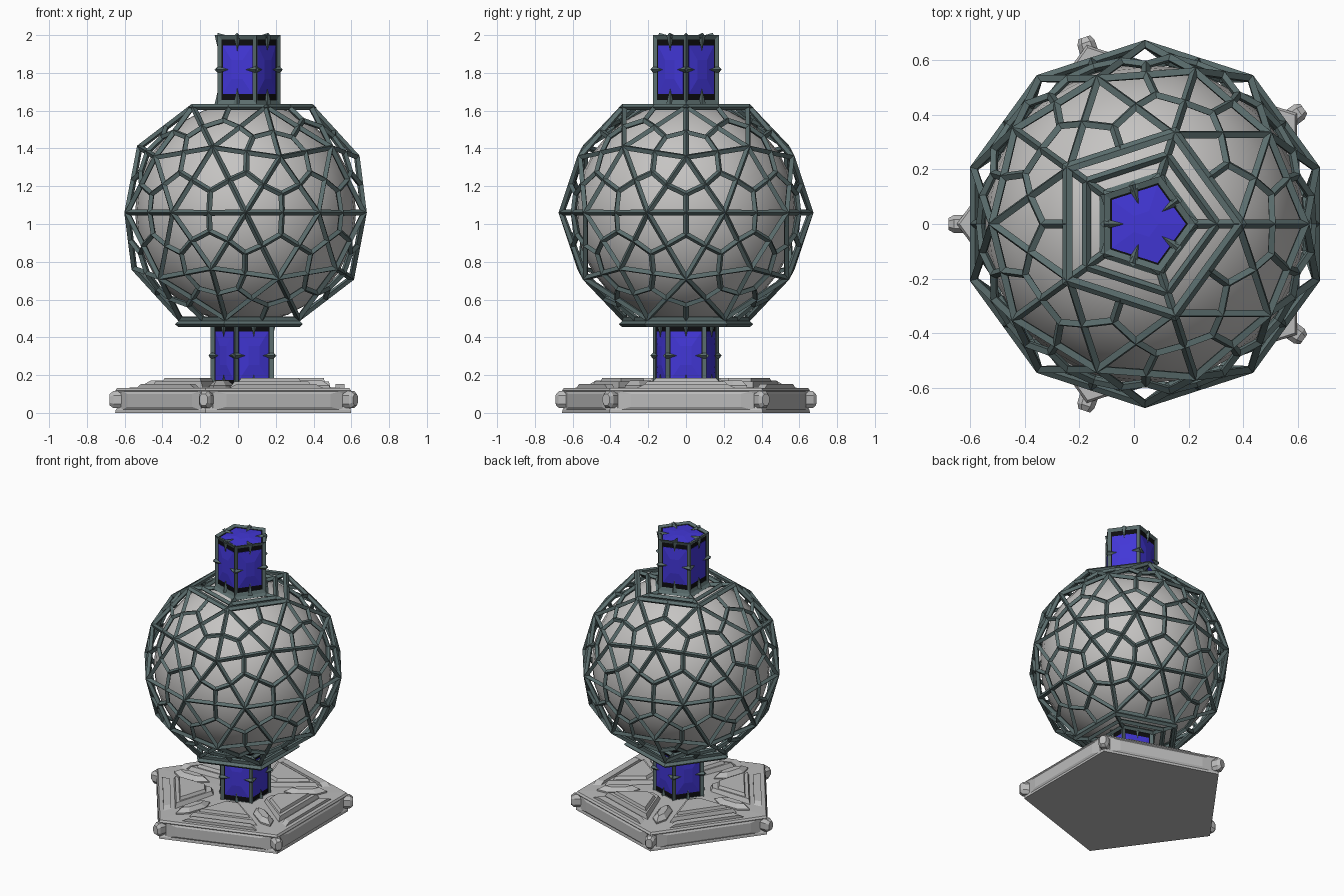
import bpy, bmesh, math
from mathutils import Vector, Matrix

if "Cube" in bpy.data.objects:
    bpy.data.objects.remove(bpy.data.objects["Cube"])

CX, CZ, R = 0.04, 1.06, 0.675
C = Vector((CX, 0, CZ))


def mat(name, col):
    m = bpy.data.materials.new(name)
    m.diffuse_color = (*col, 1)
    m.use_nodes = True
    m.node_tree.nodes["Principled BSDF"].inputs["Base Color"].default_value = m.diffuse_color
    return m


SLATE = mat("slate metal", (0.105, 0.155, 0.155))
GREY = mat("light grey", (0.56, 0.55, 0.54))
STONE = mat("base grey", (0.50, 0.50, 0.50))
BLUE = mat("deep blue", (0.055, 0.038, 0.68))
BLACK = mat("black", (0.004, 0.004, 0.005))


def finish(name, bm, material):
    bmesh.ops.remove_doubles(bm, verts=bm.verts, dist=1e-5)
    bmesh.ops.recalc_face_normals(bm, faces=bm.faces)
    me = bpy.data.meshes.new(name)
    bm.to_mesh(me)
    bm.free()
    me.materials.append(material)
    ob = bpy.data.objects.new(name, me)
    bpy.context.collection.objects.link(ob)
    return ob


def wire(ob, thickness):
    w = ob.modifiers.new("wire", 'WIREFRAME')
    w.thickness = thickness
    w.offset = -1
    w.use_boundary = True
    w.use_even_offset = True
    return ob


def loft(bm, rings, caps=True):
    """Skin a list of equal-length point rings."""
    vs = [[bm.verts.new(p) for p in ring] for ring in rings]
    n = len(vs[0])
    for a, b in zip(vs, vs[1:]):
        for i in range(n):
            j = (i + 1) % n
            bm.faces.new((a[i], a[j], b[j], b[i]))
    if caps:
        bm.faces.new(vs[0][::-1])
        bm.faces.new(vs[-1])


def pent(r, z, phase=0.0):
    return [Vector((CX + r * math.cos(phase + k * math.tau / 5),
                    r * math.sin(phase + k * math.tau / 5), z)) for k in range(5)]


# inner globe
bm = bmesh.new()
bmesh.ops.create_uvsphere(bm, u_segments=32, v_segments=16, radius=0.585)
bmesh.ops.translate(bm, verts=bm.verts, vec=C)
for f in bm.faces:
    f.smooth = True
finish("inner_globe", bm, GREY)

# lattice cage: geodesic triangles, each split into three kites
src = bmesh.new()
bmesh.ops.create_icosphere(src, subdivisions=2, radius=R)
cage = bmesh.new()
for f in src.faces:
    p = [v.co + C for v in f.verts]
    if any(abs(q.z - CZ) > 0.66 for q in p):
        continue
    mid = sum(p, Vector()) / 3
    for i in range(3):
        a, b, c = p[i], p[(i + 1) % 3], p[i - 1]
        cage.faces.new([cage.verts.new(q) for q in (a, (a + b) / 2, mid, (a + c) / 2)])
src.free()
# flat end caps with concentric pentagon ring
for s, phase in ((1, 0), (-1, math.pi)):
    rings = [pent(r, CZ + s * R * 0.8507, phase) for r in (R * 0.5257, 0.265, 0.185)]
    loft(cage, rings if s > 0 else rings[::-1], caps=False)
wire(finish("lattice_cage", cage, SLATE), 0.032)


# pentagonal pillars, built upward then spun over for the lower one
def pillar(name, flip):
    z0, z1, r = CZ + R * 0.8507, 2.0, 0.185
    zm, zc = (z0 + z1) / 2, (z0 + z1) / 2
    bms = [bmesh.new() for _ in range(4)]
    frame, core, panel, spikes = bms
    loft(frame, [pent(r, z0), pent(r, z1)])
    loft(core, [pent(r - 0.018, z0), pent(r - 0.018, z1 - 0.016)])

    def spike(pos, direction, length, rad=0.02):
        q = direction.to_track_quat('Z', 'Y').to_matrix().to_4x4()
        m = Matrix.Translation(pos + direction * length / 2) @ q
        bmesh.ops.create_cone(spikes, segments=4, radius1=rad, radius2=0,
                              depth=length, cap_ends=True, matrix=m)

    up = Vector((0, 0, 1))
    lo = pent(r, z0)
    for i in range(5):
        a, b = lo[i], lo[(i + 1) % 5]
        t = (b - a).normalized()
        n = t.cross(up)
        m = (a + b) / 2
        # blue panel with a shallow raised middle
        rect = lambda u, h, d: [m + t * x * u + up * (zm - z0 + y * h) + n * d
                                for x, y in ((-1, -1), (1, -1), (1, 1), (-1, 1))]
        loft(panel, [rect(0.082, 0.128, -0.017), rect(0.082, 0.128, -0.012),
                     rect(0.03, 0.05, -0.003)])
        # spikes growing inward from the frame
        spike(m + n * -0.006, up, 0.085)
        spike(m + n * -0.006 + up * (z1 - z0), -up, 0.085)
        spike(a + up * (zm - z0) - n * 0.006, t, 0.06)
        spike(b + up * (zm - z0) - n * 0.006, -t, 0.06)
        spike(m + up * (z1 - z0 - 0.008), -n, 0.075)
    loft(panel, [pent(0.150, z1 - 0.017), pent(0.150, z1 - 0.011), pent(0.05, z1 - 0.004)])
    spin = Matrix.Translation(C) @ Matrix.Rotation(math.pi, 4, 'Y') @ Matrix.Translation(-C)
    if flip:
        for b in bms:
            b.transform(spin)
    wire(finish(name + "_frame", frame, SLATE), 0.028)
    finish(name + "_core", core, BLACK)
    finish(name + "_panels", panel, BLUE)
    finish(name + "_spikes", spikes, SLATE)


pillar("upper_pillar", False)
pillar("lower_pillar", True)

# base slab with pinched rim
bm = bmesh.new()
loft(bm, [pent(r, z, math.pi) for r, z in
          ((0.69, 0), (0.688, 0.015), (0.655, 0.065), (0.69, 0.118), (0.68, 0.132), (0.2, 0.14))])
finish("base_slab", bm, STONE)

# base details, repeated for five sides
side_bm, plate_bm, crystal_bm, knob_bm = [bmesh.new() for _ in range(4)]
for k in range(5):
    ang = k * math.tau / 5
    u, z = Vector((math.cos(ang), math.sin(ang), 0)), Vector((0, 0, 1))
    v = z.cross(u)
    o = Vector((CX, 0, 0))
    P = lambda a, b, c: o + u * a + v * b + z * c
    # rim panel
    loft(side_bm, [[P(d, x * w, 0.066 + y * h) for x, y in ((-1, -1), (1, -1), (1, 1), (-1, 1))]
                   for d, w, h in ((0.52, 0.385, 0.055), (0.552, 0.36, 0.052), (0.562, 0.29, 0.034))])
    # raised wedge, stepped
    for i0, w0, i1, w1, za, zb in ((0.19, 0.035, 0.45, 0.235, 0.13, 0.165),
                                   (0.24, 0.045, 0.42, 0.18, 0.16, 0.185)):
        base = [(i0, -w0), (i1, -w1), (i1, w1), (i0, w0)]
        mx = (i0 + 2 * i1) / 3
        loft(plate_bm, [[P(a, b, za) for a, b in base],
                        [P(mx + (a - mx) * 0.9, b * 0.88, zb) for a, b in base]])
    # thin outer strip
    loft(plate_bm, [[P(a, b, c) for a, b in ((0.475, -w), (0.525, -w * 1.1), (0.525, w * 1.1), (0.475, w))]
                    for c, w in ((0.13, 0.24), (0.152, 0.2))])
    # long crystal toward each corner, and the corner knob
    ang += math.pi / 5
    u = Vector((math.cos(ang), math.sin(ang), 0))
    v = z.cross(u)
    hexa = ((-1, 0), (-0.5, -1), (0.5, -1), (1, 0), (0.5, 1), (-0.5, 1))
    loft(crystal_bm, [[P(0.41 + a * l, b * w, c) for a, b in hexa]
                      for l, w, c in ((0.14, 0.045, 0.13), (0.14, 0.045, 0.145), (0.09, 0.022, 0.172))])
    loft(knob_bm, [[P(d, x * w, 0.07 + y * h) for x, y in
                    ((-1, -0.5), (-0.5, -1), (0.5, -1), (1, -0.5), (1, 0.5), (0.5, 1), (-0.5, 1), (-1, 0.5))]
                   for d, w, h in ((0.63, 0.035, 0.045), (0.70, 0.033, 0.045), (0.72, 0.022, 0.03))])
finish("base_rim_panels", side_bm, STONE)
finish("base_wedges", plate_bm, STONE)
finish("base_crystals", crystal_bm, STONE)
finish("base_corner_knobs", knob_bm, STONE)
